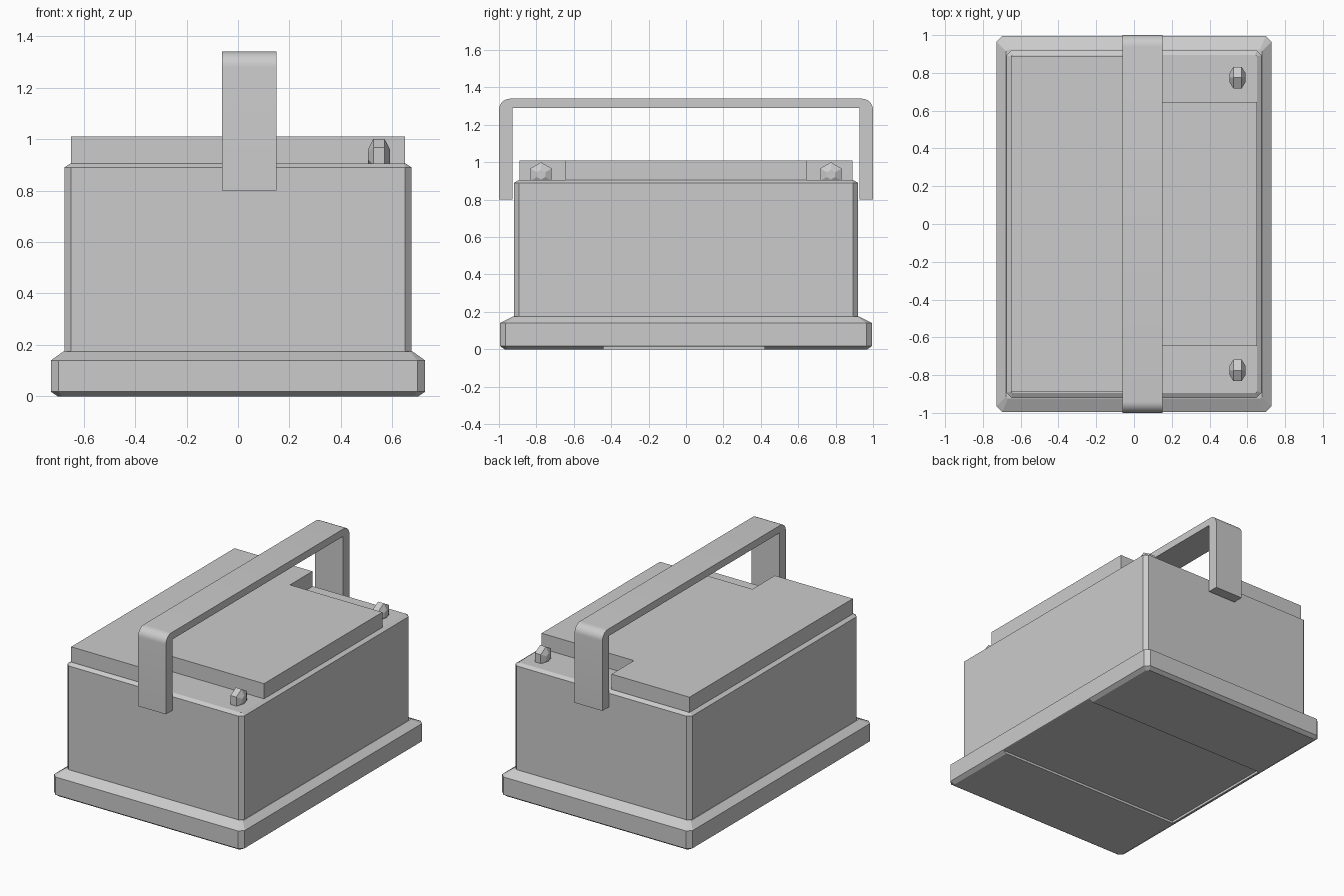
import bpy, bmesh, math

if "Cube" in bpy.data.objects:
    bpy.data.objects.remove(bpy.data.objects["Cube"], do_unlink=True)

grey = bpy.data.materials.new("plain_grey")
grey.use_nodes = True
colour = (0.6, 0.6, 0.6, 1)
grey.diffuse_color = colour
grey.node_tree.nodes["Principled BSDF"].inputs["Base Color"].default_value = colour


def loft(name, rings):
    """Skin a closed solid through rings of equal point count."""
    bm = bmesh.new()
    loops = [[bm.verts.new(p) for p in ring] for ring in rings]
    n = len(loops[0])
    for low, high in zip(loops, loops[1:]):
        for i in range(n):
            j = (i + 1) % n
            bm.faces.new((low[i], low[j], high[j], high[i]))
    bm.faces.new(loops[0][::-1])
    bm.faces.new(loops[-1])
    bmesh.ops.recalc_face_normals(bm, faces=bm.faces)
    mesh = bpy.data.meshes.new(name)
    bm.to_mesh(mesh)
    bm.free()
    mesh.materials.append(grey)
    obj = bpy.data.objects.new(name, mesh)
    bpy.context.collection.objects.link(obj)
    return obj


def chamfered(x, y, c, z):
    """Rectangle with cut corners, given by half sizes."""
    return [(x, c - y, z), (x, y - c, z), (x - c, y, z), (c - x, y, z),
            (-x, y - c, z), (-x, c - y, z), (c - x, -y, z), (x - c, -y, z)]


# Tray with chamfered rim, and the case standing in it
tray = loft("base_tray", [chamfered(*r) for r in (
    (0.70, 0.97, 0.015, 0), (0.727, 0.995, 0.03, 0.018),
    (0.727, 0.995, 0.03, 0.14), (0.678, 0.925, 0.01, 0.175))])
loft("case", [chamfered(*r) for r in (
    (0.675, 0.92, 0.026, 0.16), (0.675, 0.92, 0.026, 0.89),
    (0.652, 0.895, 0.008, 0.905))])

# Shallow underside recess, open at the left side
cutter = loft("recess_cutter", [
    [(-0.69, -0.44, z), (0.8, -0.44, z), (0.8, 0.42, z), (-0.69, 0.42, z)]
    for z in (-0.1, 0.016)])
cutter.hide_render = True
cut = tray.modifiers.new("recess", "BOOLEAN")
cut.operation = "DIFFERENCE"
cut.solver = "EXACT"
cut.object = cutter
bpy.context.view_layer.objects.active = tray
bpy.ops.object.modifier_apply(modifier=cut.name)
bpy.data.objects.remove(cutter, do_unlink=True)

# Lid with a notch beside each terminal
lid = [(-0.65, -0.89), (-0.055, -0.89), (-0.055, -0.645), (0.65, -0.645)]
lid += [(x, -y) for x, y in reversed(lid)]
loft("lid", [[(x, y, z) for x, y in lid] for z in (0.9, 1.01)])

# Terminals: six-sided nuts on their sides with domed ends
for side, y in (("front", -0.775), ("back", 0.775)):
    loft(side + "_terminal", [
        [(0.548 + dx, y + r * math.sin(a * math.pi / 3),
          0.934 + r * math.cos(a * math.pi / 3)) for a in range(6)]
        for dx, r in ((-0.043, 0.026), (-0.022, 0.066),
                      (0.022, 0.066), (0.043, 0.026))])

# Carry handle: strap profile with rounded outer corners
radius, steps = 0.06, 8
half = [(0.928, 0.8), (1.0, 0.8)]
for i in range(steps + 1):
    a = i / steps * math.pi / 2
    half.append((1 - radius + radius * math.cos(a),
                 1.34 - radius + radius * math.sin(a)))
strap = half + [(-y, z) for y, z in reversed(half)]
strap += [(-0.928, 1.29), (0.928, 1.29)]
handle = loft("carry_handle", [[(x, y, z) for y, z in strap] for x in (-0.062, 0.15)])
bpy.ops.object.select_all(action="DESELECT")
handle.select_set(True)
bpy.context.view_layer.objects.active = handle
bpy.ops.object.shade_smooth_by_angle(angle=math.radians(30))
